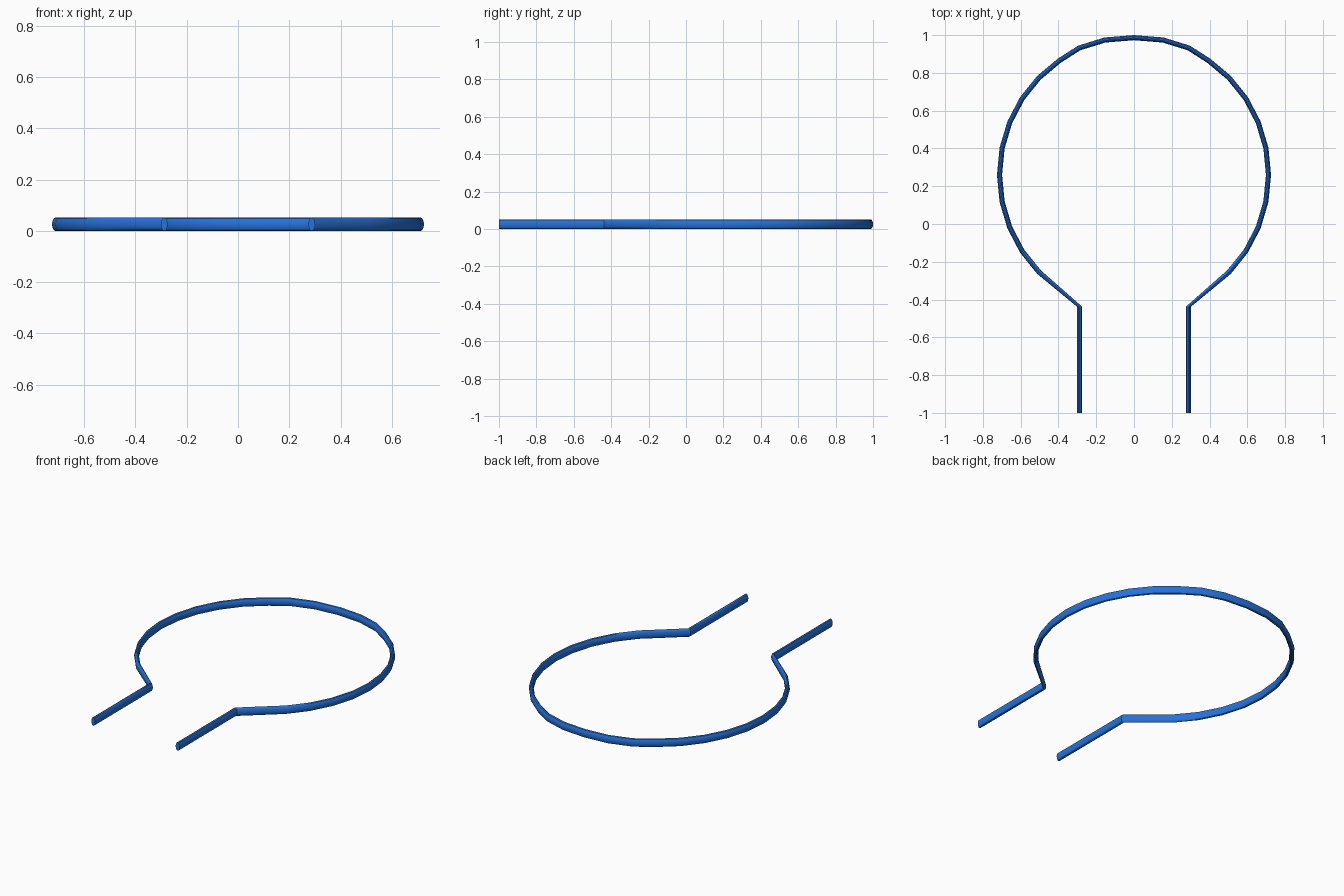
import bpy, bmesh, math
from mathutils import Vector

if "Cube" in bpy.data.objects:
    bpy.data.objects.remove(bpy.data.objects["Cube"])

HALF_W, HALF_H, SIDES = 0.0135, 0.026, 12

# Right half of the wire's centre line: straight leg, round loop, flattened crown
path = [(0.288, -1.0), (0.288, -0.438)]
for i in range(-4, 6):
    a = math.radians(11.25 * i)
    path.append((0.712 * math.cos(a), 0.26 + 0.727 * math.sin(a)))
path += [(0.29, 0.932), (0.154, 0.974), (0.0, 0.9865)]
path = [Vector(p) for p in path]

# Sweep an oval section along the path
bm = bmesh.new()
rings = []
for i, p in enumerate(path):
    if i < 2:
        side = Vector((1, 0))            # legs and their bends are cut square
    elif i == len(path) - 1:
        side = Vector((0, 1))            # section on the mirror plane
    else:
        t = (p - path[i - 1]).normalized() + (path[i + 1] - p).normalized()
        side = Vector((t.y, -t.x)).normalized()
    ring = []
    for k in range(SIDES):
        a = 2 * math.pi * k / SIDES
        q = p + side * HALF_W * math.cos(a)
        ring.append(bm.verts.new((q.x, q.y, HALF_H + HALF_H * math.sin(a))))
    rings.append(ring)
for r0, r1 in zip(rings, rings[1:]):
    for k in range(SIDES):
        n = (k + 1) % SIDES
        bm.faces.new((r0[k], r0[n], r1[n], r1[k]))
bm.faces.new(rings[0])                   # end cap of the leg
bmesh.ops.recalc_face_normals(bm, faces=bm.faces)
# An open half can be oriented either way: make the end cap face forward
cap = next(f for f in bm.faces if len(f.verts) == SIDES)
if cap.normal.y > 0:
    bmesh.ops.reverse_faces(bm, faces=bm.faces)

mesh = bpy.data.meshes.new("wire_loop")
bm.to_mesh(mesh)
bm.free()
wire = bpy.data.objects.new("wire_loop", mesh)
bpy.context.collection.objects.link(wire)

# Mirror to the left half
mirror = wire.modifiers.new("mirror", 'MIRROR')
mirror.use_clip = True
mirror.merge_threshold = 0.0005

# Blue finish
blue = bpy.data.materials.new("blue")
blue.diffuse_color = (0.02, 0.17, 0.70, 1)
blue.use_nodes = True
blue.node_tree.nodes["Principled BSDF"].inputs["Base Color"].default_value = blue.diffuse_color
mesh.materials.append(blue)

bpy.context.view_layer.objects.active = wire
wire.select_set(True)
bpy.ops.object.shade_smooth_by_angle(angle=math.radians(35))
